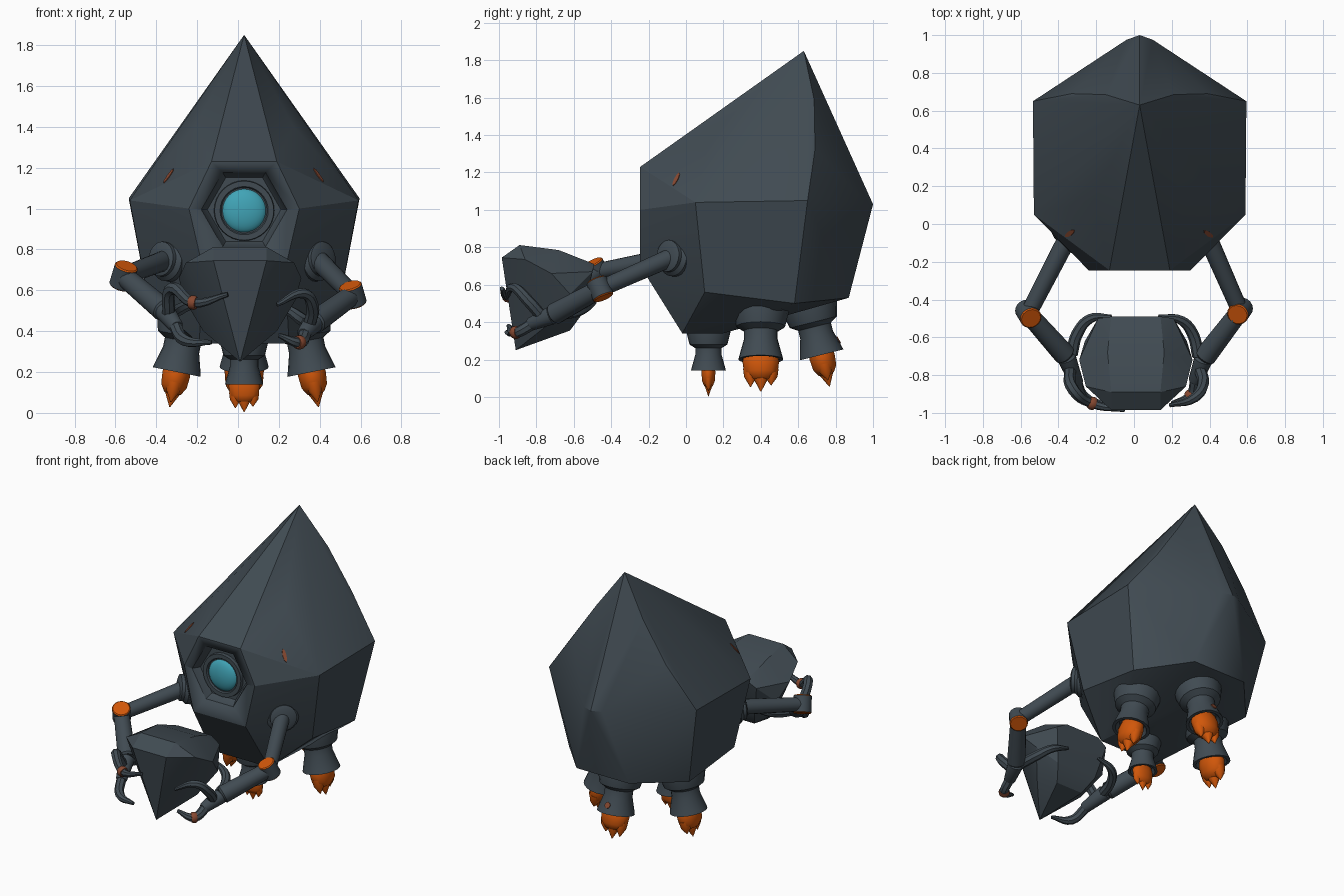
import bpy, bmesh, math
from mathutils import Vector, Matrix
from mathutils.bvhtree import BVHTree

if "Cube" in bpy.data.objects:
    bpy.data.objects.remove(bpy.data.objects["Cube"])

CX = 0.03  # centre line of the body


def material(name, rgb):
    m = bpy.data.materials.new(name)
    m.diffuse_color = (*rgb, 1)
    m.use_nodes = True
    m.node_tree.nodes["Principled BSDF"].inputs["Base Color"].default_value = m.diffuse_color
    return m


SLATE = material("dark slate metal", (0.052, 0.070, 0.085))
ORANGE = material("orange glow", (0.64, 0.095, 0.003))
TEAL = material("teal lens", (0.052, 0.37, 0.47))
RUST = material("rust mark", (0.24, 0.065, 0.03))


def finish(name, bm, *mats, angle=35):
    bmesh.ops.recalc_face_normals(bm, faces=bm.faces)
    me = bpy.data.meshes.new(name)
    bm.to_mesh(me)
    bm.free()
    ob = bpy.data.objects.new(name, me)
    bpy.context.collection.objects.link(ob)
    for m in mats:
        me.materials.append(m)
    bpy.ops.object.select_all(action='DESELECT')
    ob.select_set(True)
    bpy.context.view_layer.objects.active = ob
    bpy.ops.object.shade_smooth_by_angle(angle=math.radians(angle))
    return ob


def frame(origin, axis, side=(0, 0, 1)):
    """Matrix whose z runs along axis and whose x lies closest to side."""
    z = Vector(axis).normalized()
    x = Vector(side)
    x = (x - z * x.dot(z)).normalized()
    m = Matrix((x, z.cross(x), z)).transposed().to_4x4()
    m.translation = Vector(origin)
    return m


def lathe(bm, profile, mat, seg=20, sx=1, sy=1, off=0):
    """Add a closed solid of revolution from (radius, height) points."""
    rings = []
    for r, h in profile:
        rings.append([bm.verts.new(mat @ Vector((
            off + sx * r * math.cos(math.tau * i / seg),
            sy * r * math.sin(math.tau * i / seg), h))) for i in range(seg)])
    faces = [bm.faces.new(rings[0]), bm.faces.new(rings[-1])]
    for a, b in zip(rings, rings[1:]):
        for i in range(seg):
            j = (i + 1) % seg
            bm.faces.new((a[i], a[j], b[j], b[i]))
    return faces


def turned(name, profile, mat, material, seg=20, **kw):
    bm = bmesh.new()
    lathe(bm, profile, mat, seg, **kw)
    return finish(name, bm, material)


def rod(name, a, b, r0, r1, seg=16):
    a, b = Vector(a), Vector(b)
    n = (b - a).length
    return turned(name, [(r0 * .8, 0), (r0, .012), (r1, n - .012), (r1 * .8, n)],
                  frame(a, b - a), SLATE, seg)


def hull(points, cx):
    """Convex faceted solid from half the points, mirrored about cx."""
    bm = bmesh.new()
    for x, y, z in points:
        for s in ((1, -1) if x else (1,)):
            bm.verts.new((cx + s * x, y, z))
    res = bmesh.ops.convex_hull(bm, input=bm.verts)
    junk = {v for v in res["geom_interior"] if isinstance(v, bmesh.types.BMVert)}
    bmesh.ops.delete(bm, geom=list(junk), context='VERTS')
    bmesh.ops.dissolve_limit(bm, angle_limit=0.01, verts=bm.verts, edges=bm.edges)
    return bm


# faceted body
bm = hull([(0, .63, 1.85), (.18, .685, 1.59), (.36, .69, 1.325), (.24, .13, 1.405),
           (.16, -.245, 1.23), (.27, -.245, 1.0), (.20, -.245, .70), (.56, .05, 1.04),
           (.565, .65, 1.05), (0, 1.0, 1.03), (.07, .975, 1.03),
           (.22, -.02, .34), (.20, .20, .34), (.47, .10, .56), (.46, .58, .50),
           (.20, .87, .53)], CX)
tree = BVHTree.FromBMesh(bm)
body = finish("body", bm, SLATE, angle=24)

# hexagonal eye recess cut in the front
cutter = turned("eye_cutter", [(.235, -.03), (.21, .002), (.18, .05)],
                frame((CX, -.247, .995), (0, 1, 0), (1, 0, 0)), SLATE, 6)
cutter.hide_render = True
cut = body.modifiers.new("eye recess", 'BOOLEAN')
cut.object = cutter
cut.operation = 'DIFFERENCE'
cut.solver = 'EXACT'
bpy.context.view_layer.objects.active = body
bpy.ops.object.modifier_apply(modifier=cut.name)
bpy.data.objects.remove(cutter)

# eye ring and lens
eye = frame((CX, -.197, .99), (0, -1, 0), (1, 0, 0))
turned("eye_ring", [(.15, -.02), (.145, .022), (.118, .022), (.112, .012)], eye, SLATE, 32)
turned("eye_lens", [(.11 * math.cos(t * math.pi / 16), .045 * math.sin(t * math.pi / 16))
                    for t in range(8)] + [(.002, .045)], eye, TEAL, 32)

# carried pod with a downward spike
finish("carried_pod", hull([
    (0, -.91, .25), (.13, -.89, .812), (.13, -.985, .745), (.265, -.86, .735),
    (.15, -.68, .785), (.30, -.72, .66), (.20, -.50, .67), (.13, -.49, .71),
    (.27, -.62, .55), (.15, -.55, .45), (.10, -.62, .355), (.18, -.72, .40)], .01),
    SLATE, angle=26)

# thrusters with forked flames: exit point, direction, flame width direction, size
thrusters = [
    ("front", (CX, .12, .14), (0, 0, -1), (1, 0, 0), .78),
    ("left", (CX - .33, .40, .20), (-.20, 0, -1), (0, 1, 0), 1),
    ("right", (CX + .33, .40, .20), (.20, 0, -1), (0, 1, 0), 1),
    ("back", (CX, .725, .225), (0, .25, -1), (1, 0, 0), 1),
]
for side, pos, axis, wide, k in thrusters:
    m = frame(pos, axis, wide) @ Matrix.Scale(k, 4)
    turned(side + "_thruster", [(.15, -.38), (.15, -.26), (.13, -.18), (.09, -.155),
                                (.09, -.11), (.115, -.02), (.12, 0), (.10, 0),
                                (.08, -.04)], m, SLATE, 20)
    bm = bmesh.new()
    thick = .5 if side == "front" else .72
    lathe(bm, [(.085, -.04), (.098, .01), (.09, .07), (.06, .105), (.02, .115)], m, 14, 1, thick)
    for off, r, tip in ((-.055, .04, .15), (0, .052, .175), (.055, .04, .14)):
        lathe(bm, [(r, .05), (r * .85, .095), (.002, tip)], m, 10, 1, thick * 1.4, off)
    finish(side + "_flame", bm, ORANGE, angle=50)
# rust spot on the back nozzle
turned("nozzle_rust_spot", [(.02, -.002), (.02, .004)],
       frame(m @ Vector((0, -.107, -.055)), m.to_3x3() @ Vector((0, -1, -.25))), RUST, 10)


def finger(name, points):
    """Tapered claw swept along a smooth path."""
    cu = bpy.data.curves.new(name, 'CURVE')
    cu.dimensions = '3D'
    cu.bevel_depth = .032
    cu.bevel_resolution = 2
    cu.resolution_u = 5
    cu.use_fill_caps = True
    sp = cu.splines.new('BEZIER')
    sp.bezier_points.add(len(points) - 1)
    for i, (bp, p) in enumerate(zip(sp.bezier_points, points)):
        bp.co = p
        bp.handle_left_type = bp.handle_right_type = 'AUTO'
        bp.radius = 1 - .65 * (i / (len(points) - 1)) ** 3
    cu.materials.append(SLATE)
    ob = bpy.data.objects.new(name, cu)
    bpy.context.collection.objects.link(ob)
    bpy.ops.object.select_all(action='DESELECT')
    ob.select_set(True)
    bpy.context.view_layer.objects.active = ob
    bpy.ops.object.convert(target='MESH')
    bpy.ops.object.shade_smooth_by_angle(angle=math.radians(40))


# arms: shoulder, elbow pin ends, wrist, palm tip, three claws
arms = {
    "right": ((.39, -.07, .75), (.548, -.48, .625), (.575, -.44, .53), (.37, -.71, .44),
              (.32, -.84, .385), [
        [(.35, -.77, .43), (.365, -.85, .52), (.32, -.92, .585), (.19, -.96, .53)],
        [(.33, -.82, .39), (.30, -.91, .345), (.20, -.95, .38)],
        [(.34, -.70, .44), (.31, -.58, .46), (.25, -.51, .50), (.13, -.49, .54)]]),
    "left": ((-.35, -.07, .75), (-.545, -.50, .72), (-.575, -.45, .62), (-.36, -.70, .50),
             (-.30, -.85, .42), [
        [(-.34, -.77, .48), (-.32, -.88, .61), (-.22, -.95, .54), (-.05, -.985, .58)],
        [(-.31, -.83, .43), (-.26, -.92, .355), (-.13, -.96, .345)],
        [(-.33, -.69, .48), (-.30, -.58, .50), (-.23, -.50, .53), (-.12, -.49, .56)]]),
}
for side, (sh, top, low, wrist, tip, claws) in arms.items():
    sh, top, low, wrist = (Vector(p) for p in (sh, top, low, wrist))
    elbow = (top + low) / 2
    out = Vector((.7 if sh.x > 0 else -.7, -.7, .1))
    turned(side + "_shoulder", [(.105, -.09), (.105, 0), (.085, .02), (.085, .04), (.06, .05)],
           frame(sh, out), SLATE, 24)
    rod(side + "_upper_arm", sh, elbow, .05, .045)
    # elbow pin with glowing end caps
    bm = bmesh.new()
    n = (top - low).length
    caps = lathe(bm, [(.052, 0), (.058, .006), (.058, n - .006), (.052, n)],
                 frame(low, top - low, (1, 0, 0)), 18)
    for f in caps:
        for e in f.edges:
            for g in e.link_faces:
                g.material_index = 1
    finish(side + "_elbow", bm, SLATE, ORANGE)
    rod(side + "_forearm", elbow, wrist, .05, .058)
    rod(side + "_palm", wrist, tip, .05, .036)
    for i, pts in enumerate(claws):
        finger(f"{side}_claw_{i + 1}", pts)

# worn bands on two claw knuckles
for side, claw, a, b in (("right", 1, 0, 2), ("left", 0, 1, 3)):
    pts = arms[side][5][claw]
    turned(side + "_claw_wear", [(.030, -.018), (.035, -.008), (.035, .008), (.030, .018)],
           frame(pts[a + 1], Vector(pts[b]) - Vector(pts[a])), RUST, 12)

# thin rust streaks laid on the body
for side, x in (("left", -.34), ("right", .39)):
    p, nrm, _, _ = tree.find_nearest(Vector((x, -.05, 1.16)))
    turned(side + "_rust_streak", [(.045, -.002), (.045, .004)], frame(p, nrm), RUST, 8, sy=.28)
